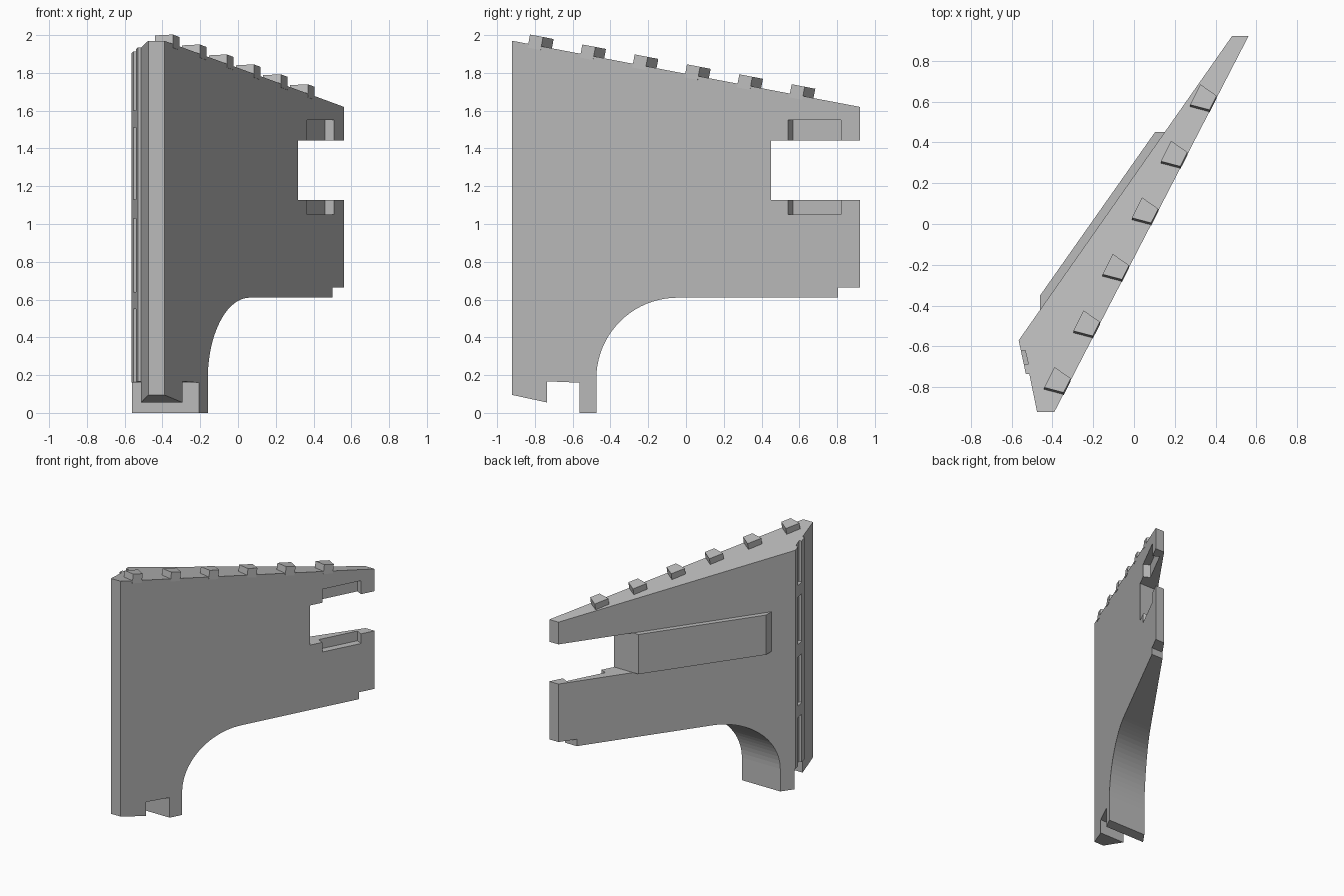
import bpy, bmesh, math
from mathutils import Vector

if "Cube" in bpy.data.objects:
    bpy.data.objects.remove(bpy.data.objects["Cube"], do_unlink=True)

GREY = (0.5, 0.5, 0.5, 1)
mat = bpy.data.materials.new("plain grey")
mat.use_nodes = True
mat.diffuse_color = GREY
mat.node_tree.nodes["Principled BSDF"].inputs["Base Color"].default_value = GREY


def prism(name, points, offset):
    """Extrude a closed outline of 3D points along an offset vector."""
    bm = bmesh.new()
    face = bm.faces.new([bm.verts.new(p) for p in points])
    ext = bmesh.ops.extrude_face_region(bm, geom=[face])
    top = [v for v in ext["geom"] if isinstance(v, bmesh.types.BMVert)]
    bmesh.ops.translate(bm, vec=offset, verts=top)
    bmesh.ops.recalc_face_normals(bm, faces=bm.faces)
    mesh = bpy.data.meshes.new(name)
    bm.to_mesh(mesh)
    bm.free()
    mesh.materials.append(mat)
    obj = bpy.data.objects.new(name, mesh)
    bpy.context.collection.objects.link(obj)
    return obj


def upright(name, plan, z0, z1):
    return prism(name, [(x, y, z0) for x, y in plan], (0, 0, z1 - z0))


def cut(target, tool, operation):
    tool.hide_render = True
    mod = target.modifiers.new(tool.name, "BOOLEAN")
    mod.operation, mod.object, mod.solver = operation, tool, "EXACT"
    bpy.context.view_layer.objects.active = target
    bpy.ops.object.modifier_apply(modifier=mod.name)
    bpy.data.objects.remove(tool, do_unlink=True)


def top_z(y):
    return 1.97 - 0.19 * (y + 0.92)


# Side outline with sloped top, slot, curved underside and foot notch
arc = [(-0.045 - 0.43 * math.cos(a), 0.18 + 0.43 * math.sin(a))
       for a in (math.radians(90 * i / 20) for i in range(21))]
side = [(-0.92, 0.095), (-0.735, 0.055), (-0.735, 0.167), (-0.565, 0.16),
        (-0.565, 0), (-0.475, 0)] + arc + [
        (0.805, 0.61), (0.805, 0.665), (0.92, 0.665), (0.92, 1.127),
        (0.45, 1.127), (0.45, 1.443), (0.92, 1.443), (0.92, 1.62), (-0.92, 1.97)]
panel = prism("wing_panel", [(-1, y, z) for y, z in side], (2, 0, 0))

# Tapered plan trims the panel to its wedge thickness
plan = [(-0.475, -0.93), (-0.395, -0.93), (0.566, 0.93), (0.487, 0.93),
        (-0.565, -0.57), (-0.53, -0.735), (-0.513, -0.735), (-0.475, -0.92)]
cut(panel, upright("plan_trim", plan, -0.5, 2.5), "INTERSECT")

# Shallow pocket across the slot on the outer face
along = Vector((0.458, 0.889, 0))
inward = Vector((-0.889, 0.458, 0))
near, far = Vector((0.365, 0.54, 1.05)), Vector((0.51, 0.82, 1.05))
pocket = [near - inward * 0.1, far - inward * 0.1,
          far + inward * 0.055, near + inward * 0.055]
cut(panel, prism("pocket_cutter", pocket, (0, 0, 0.5)), "DIFFERENCE")

# Four narrow slots down the rear leading edge
slot = [(-0.65, -0.62), (-0.533, -0.62), (-0.518, -0.685), (-0.65, -0.685)]
for z0, z1 in ((0.05, 0.55), (0.64, 1.03), (1.13, 1.51), (1.6, 2.1)):
    cut(panel, upright("slot_cutter", slot, z0, z1), "DIFFERENCE")

# Raised bar on the inner face, ending flush with the slot
bar = [(-0.46, -0.35), (0.103, 0.45), (0.25, 0.45), (-0.46, -0.5)]
upright("inner_bar", bar, 1.127, 1.443)

# Studs along the sloped top edge
up = Vector((0, 0.19, 1)).normalized()
stud = [(-0.345, -0.835), (-0.31, -0.766), (-0.39, -0.71), (-0.44, -0.81)]
for i in range(6):
    base = []
    for x, y in stud:
        y += 0.277 * i
        base.append(Vector((x + 0.143 * i, y, top_z(y))) - up * 0.02)
    prism(f"top_stud_{i + 1}", base, up * 0.07)
